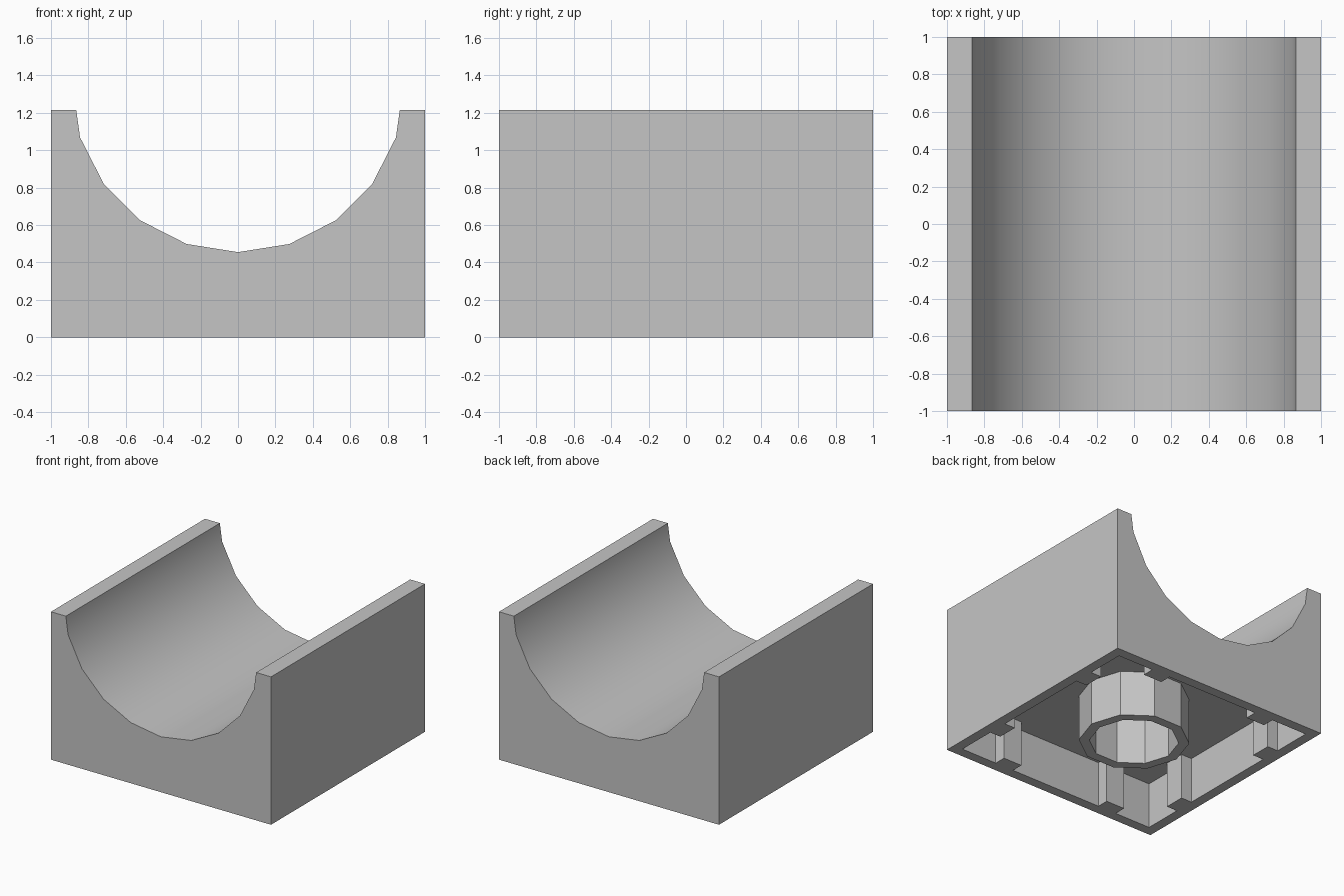
import bpy, bmesh
from math import sin, cos, pi, radians
from mathutils import Matrix

if "Cube" in bpy.data.objects:
    bpy.data.objects.remove(bpy.data.objects["Cube"], do_unlink=True)

HEIGHT = 1.215
WALL = 0.083        # shell thickness
CEILING = 0.378     # height of the hollow underside
TROUGH_R = 0.888
TROUGH_Z = 1.343    # trough axis height

grey = bpy.data.materials.new("light_grey")
grey.use_nodes = True
grey.diffuse_color = (0.56, 0.56, 0.56, 1)
grey.node_tree.nodes["Principled BSDF"].inputs["Base Color"].default_value = (0.56, 0.56, 0.56, 1)


def finish(bm, name):
    """Turn a bmesh into a named, shaded object."""
    bmesh.ops.recalc_face_normals(bm, faces=bm.faces)
    mesh = bpy.data.meshes.new(name)
    bm.to_mesh(mesh)
    bm.free()
    mesh.materials.append(grey)
    obj = bpy.data.objects.new(name, mesh)
    bpy.context.collection.objects.link(obj)
    bpy.ops.object.select_all(action="DESELECT")
    obj.select_set(True)
    bpy.context.view_layer.objects.active = obj
    bpy.ops.object.shade_smooth_by_angle(angle=radians(30))
    return obj


# Block with a round trough: profile extruded along y
arc = [(TROUGH_R * sin(k * pi / 10), TROUGH_Z - TROUGH_R * cos(k * pi / 10)) for k in range(-4, 5)]
lip = 0.865
profile = [(-1, 0), (-1, HEIGHT), (-lip, HEIGHT)] + arc + [(lip, HEIGHT), (1, HEIGHT), (1, 0)]
bm = bmesh.new()
front = bm.faces.new([bm.verts.new((x, -1, z)) for x, z in profile])
side = bmesh.ops.extrude_face_region(bm, geom=[front])
new_verts = [v for v in side["geom"] if isinstance(v, bmesh.types.BMVert)]
bmesh.ops.translate(bm, verts=new_verts, vec=(0, 2, 0))
bmesh.ops.recalc_face_normals(bm, faces=bm.faces)

# Hollow underside: inset the bottom face and push it up
bottom = next(f for f in bm.faces if all(abs(v.co.z) < 1e-5 for v in f.verts))
bmesh.ops.inset_region(bm, faces=[bottom], thickness=WALL, use_even_offset=True)
pit = bmesh.ops.extrude_face_region(bm, geom=[bottom])
pit_verts = [v for v in pit["geom"] if isinstance(v, bmesh.types.BMVert)]
bmesh.ops.translate(bm, verts=pit_verts, vec=(0, 0, CEILING))
if bottom.is_valid:
    bmesh.ops.delete(bm, geom=[bottom], context="FACES_ONLY")
finish(bm, "trough_block")

# Ten-sided tube under the ceiling
bm = bmesh.new()
SIDES = 10
rings = []
for radius, z in ((0.417, CEILING), (0.417, 0), (0.337, 0), (0.337, CEILING)):
    rings.append([bm.verts.new((radius * cos(2 * pi * k / SIDES), radius * sin(2 * pi * k / SIDES), z))
                  for k in range(SIDES)])
for a, b in zip(rings, rings[1:] + rings[:1]):
    for k in range(SIDES):
        n = (k + 1) % SIDES
        bm.faces.new((a[k], a[n], b[n], b[k]))
finish(bm, "underside_tube")

# Two gripping ribs on each inner wall
inner = 1 - WALL
tip = 0.82
bm = bmesh.new()
for turn in range(4):
    for offset in (-0.505, 0.505):
        matrix = (Matrix.Rotation(turn * pi / 2, 4, "Z")
                  @ Matrix.Translation(((inner + tip) / 2, offset, CEILING / 2))
                  @ Matrix.Diagonal((inner - tip, 0.17, CEILING, 1)))
        bmesh.ops.create_cube(bm, size=1, matrix=matrix)
finish(bm, "wall_ribs")
